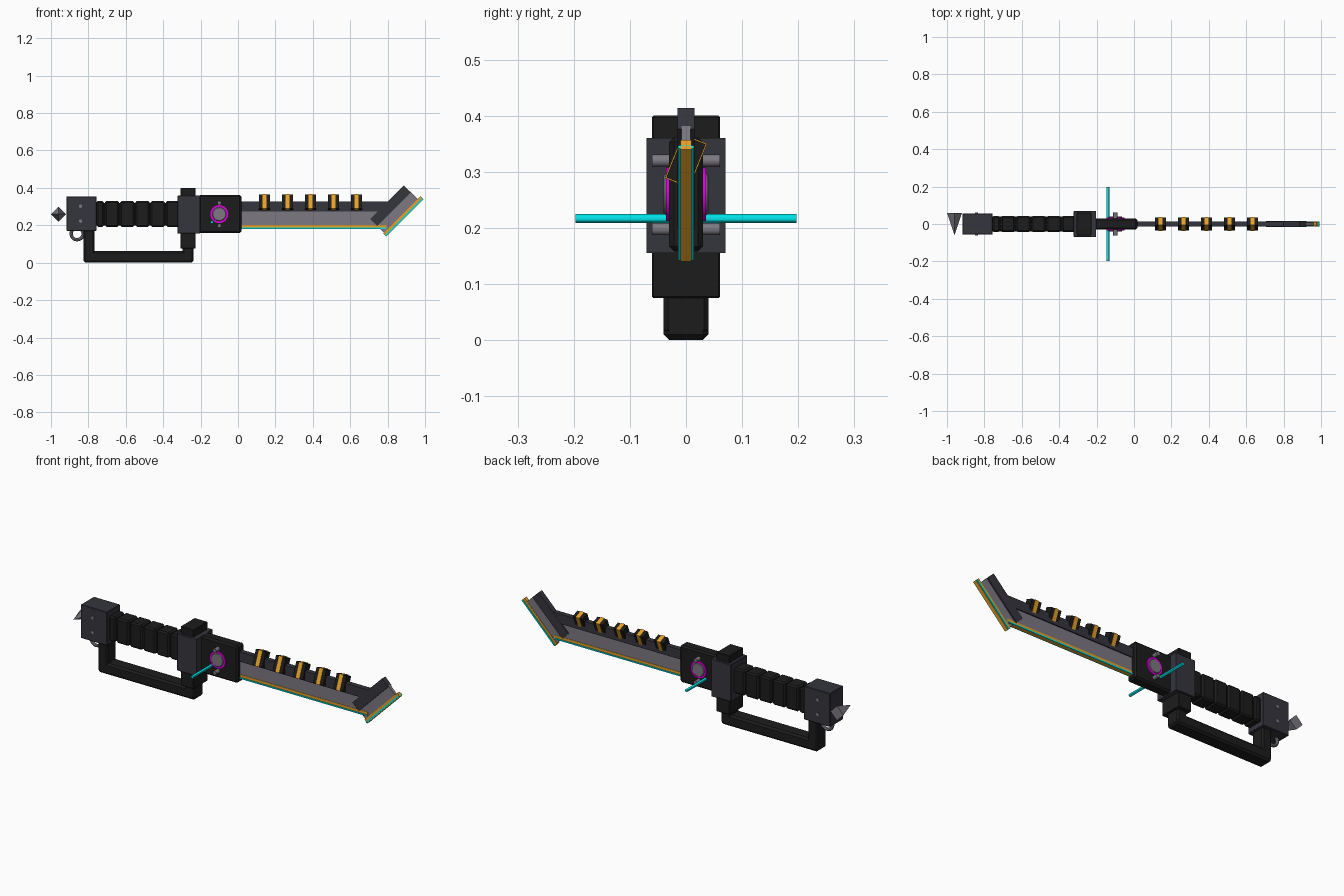
import bpy, math
from mathutils import Vector

if "Cube" in bpy.data.objects:
    bpy.data.objects.remove(bpy.data.objects["Cube"])


def mat(name, r, g, b):
    m = bpy.data.materials.new(name)
    m.diffuse_color = (r, g, b, 1)
    m.use_nodes = True
    m.node_tree.nodes["Principled BSDF"].inputs["Base Color"].default_value = m.diffuse_color
    return m


BLACK = mat("black", 0.012, 0.012, 0.012)
DARK = mat("dark_grey", 0.035, 0.035, 0.048)
STEEL = mat("steel", 0.2, 0.19, 0.22)
ORANGE = mat("orange", 0.8, 0.36, 0.02)
CYAN = mat("cyan", 0.0, 0.8, 0.85)
MAGENTA = mat("magenta", 0.75, 0.0, 0.75)


def finish(o, name, m, bevel=0):
    o.name = name
    o.data.materials.append(m)
    if bevel:
        b = o.modifiers.new("bevel", 'BEVEL')
        b.width, b.segments = bevel, 1
    return o


def box(name, m, x, y, z, bevel=0, rot=(0, 0, 0)):
    """Box from (min, max) ranges; rot turns it about its own centre."""
    bpy.ops.mesh.primitive_cube_add(size=1, rotation=rot,
                                    location=[(a + b) / 2 for a, b in (x, y, z)])
    o = bpy.context.object
    o.scale = [b - a for a, b in (x, y, z)]
    bpy.ops.object.transform_apply(location=False, rotation=False, scale=True)
    return finish(o, name, m, bevel)


def rod(name, m, x, z, r, hy, sides=16, bevel=0):
    """Cylinder through the model along y."""
    bpy.ops.mesh.primitive_cylinder_add(vertices=sides, radius=r, depth=2 * hy,
                                        location=(x, 0, z), rotation=(math.pi / 2, 0, 0))
    o = finish(bpy.context.object, name, m, bevel)
    bpy.ops.object.shade_smooth_by_angle()
    return o


def tip_box(name, m, u, hy, v):
    """Box in the 45 degree tip frame: u runs up the tip, v towards its edge."""
    s = math.sqrt(0.5)
    uc, vc = sum(u) / 2, sum(v) / 2
    o = box(name, m, (-(u[1] - u[0]) / 2, (u[1] - u[0]) / 2), (-hy, hy),
            (-(v[1] - v[0]) / 2, (v[1] - v[0]) / 2), 0, (0, -math.pi / 4, 0))
    o.location = Vector(((uc + vc) * s, 0, (uc - vc) * s))
    return o


# Pommel with bolts, sideways spike and lanyard ring
box("pommel", DARK, (-0.917, -0.757), (-0.057, 0.057), (0.17, 0.355), 0.003)
for z in (0.222, 0.302):
    rod("pommel_bolt", STEEL, -0.842, z, 0.009, 0.061, 12)
bpy.ops.mesh.primitive_cone_add(vertices=4, radius1=0.04, radius2=0, depth=0.12,
                                location=(-0.96, 0, 0.26), rotation=(math.pi / 2, 0, 0))
finish(bpy.context.object, "pommel_spike", STEEL)
bpy.ops.mesh.primitive_torus_add(major_radius=0.032, minor_radius=0.009, major_segments=24,
                                 minor_segments=8, location=(-0.86, 0, 0.155),
                                 rotation=(math.pi / 2, 0, 0))
finish(bpy.context.object, "lanyard_ring", STEEL)
bpy.ops.object.shade_smooth_by_angle()

# Ribbed grip
box("grip_core", BLACK, (-0.76, -0.32), (-0.035, 0.035), (0.2, 0.32))
for i in range(6):
    c = -0.755 + 0.0815 * i
    box("grip_rib", BLACK, (max(c - 0.038, -0.757), c + 0.038), (-0.043, 0.043),
        (0.192, 0.33), 0.008)

# Hand guard block and knuckle guard
box("guard_block", DARK, (-0.323, -0.227), (-0.07, 0.07), (0.155, 0.36), 0.003)
box("guard_neck", DARK, (-0.23, -0.204), (-0.07, 0.07), (0.155, 0.36))
box("guard_core", BLACK, (-0.307, -0.227), (-0.061, 0.061), (0.075, 0.4), 0.003)
box("knuckle_bar", BLACK, (-0.826, -0.238), (-0.04, 0.04), (0, 0.062), 0.01)
box("knuckle_rear_post", BLACK, (-0.826, -0.768), (-0.04, 0.04), (0.01, 0.18), 0.008)
box("knuckle_front_post", BLACK, (-0.297, -0.238), (-0.04, 0.04), (0.01, 0.1), 0.008)

# Receiver with glowing disc, bolts and cross rod
box("receiver", BLACK, (-0.21, 0.018), (-0.03, 0.03), (0.158, 0.362), 0.009)
rod("disc_ring", MAGENTA, -0.1, 0.26, 0.048, 0.036, 32)
rod("disc_face", STEEL, -0.1, 0.26, 0.037, 0.04, 32, 0.003)
for z in (0.32, 0.198):
    rod("receiver_bolt", STEEL, -0.1, z, 0.011, 0.061, 12)
rod("cross_rod", CYAN, -0.14, 0.217, 0.008, 0.197, 12)

# Straight blade: spine, body and two-colour edge
box("blade_spine", DARK, (0, 0.8), (-0.014, 0.014), (0.275, 0.328))
box("blade_body", STEEL, (0, 0.78), (-0.008, 0.008), (0.198, 0.28))
box("blade_edge", ORANGE, (0, 0.795), (-0.01, 0.01), (0.181, 0.202))
for s in (-1, 1):
    ys = sorted((s * 0.009, s * 0.014))
    box("blade_glow_line", CYAN, (0, 0.79), ys, (0.181, 0.188))

# Angled tip: same layers turned 45 degrees
tip_box("tip_spine", DARK, (0.665, 0.919), 0.015, (0.334, 0.387))
tip_box("tip_body", STEEL, (0.665, 0.92), 0.008, (0.38, 0.445))
tip_box("tip_edge", ORANGE, (0.66, 0.942), 0.01, (0.438, 0.462))
tip_box("tip_glow_line", CYAN, (0.66, 0.942), 0.014, (0.451, 0.459))

# Five tilted clamps with orange bands on the spine
tilt = (math.radians(-22), 0, 0)
for i in range(5):
    x = 0.142 + 0.123 * i
    box("clamp", BLACK, (x - 0.03, x + 0.03), (-0.0215, 0.0215), (0.279, 0.36), 0, tilt)
    box("clamp_band", ORANGE, (x - 0.011, x + 0.011), (-0.0235, 0.0235), (0.277, 0.362), 0, tilt)
